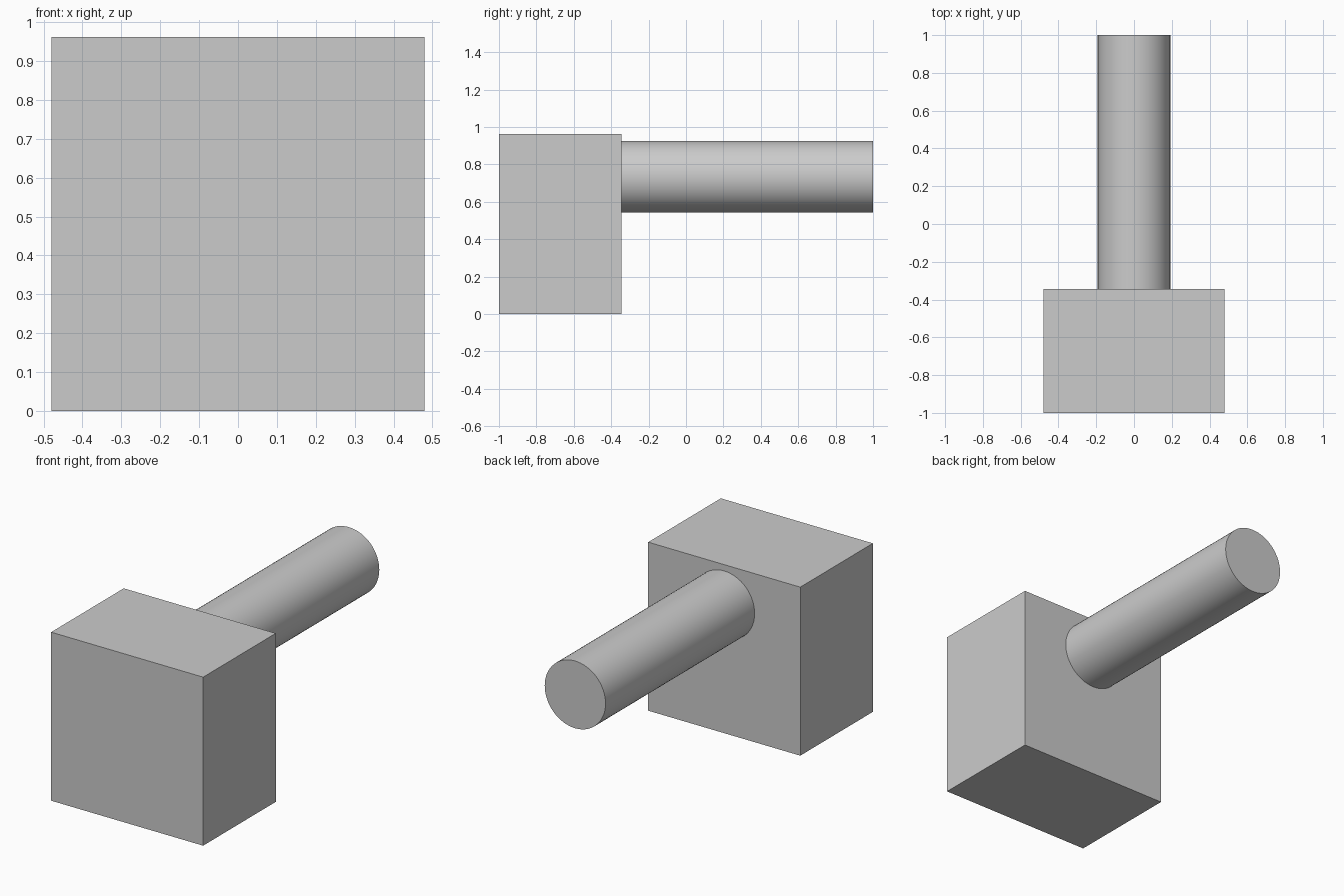
import bpy
import math

default = bpy.data.objects.get("Cube")
if default:
    bpy.data.objects.remove(default, do_unlink=True)

# One plain grey for the whole model
grey = bpy.data.materials.new("plain_grey")
grey.use_nodes = True
colour = (0.6, 0.6, 0.6, 1)
grey.diffuse_color = colour
for node in grey.node_tree.nodes:
    if node.type == 'BSDF_PRINCIPLED':
        node.inputs["Base Color"].default_value = colour

FRONT, JOINT, BACK = -1.0, -0.345, 1.0
WIDTH, HEIGHT = 0.96, 0.962
RADIUS, SHAFT_Z = 0.192, 0.734


def finish(name):
    obj = bpy.context.object
    obj.name = obj.data.name = name
    obj.data.materials.append(grey)
    return obj


# Block at the front
bpy.ops.mesh.primitive_cube_add(size=1, location=(0, (FRONT + JOINT) / 2, HEIGHT / 2))
block = finish("head_block")
block.scale = (WIDTH, JOINT - FRONT, HEIGHT)
bpy.ops.object.transform_apply(location=False, rotation=False, scale=True)

# Round shaft running straight back from the block
bpy.ops.mesh.primitive_cylinder_add(
    vertices=64, radius=RADIUS, depth=BACK - JOINT,
    location=(0, (JOINT + BACK) / 2, SHAFT_Z), rotation=(math.pi / 2, 0, 0))
finish("round_shaft")
bpy.ops.object.shade_smooth_by_angle(angle=math.radians(30))
